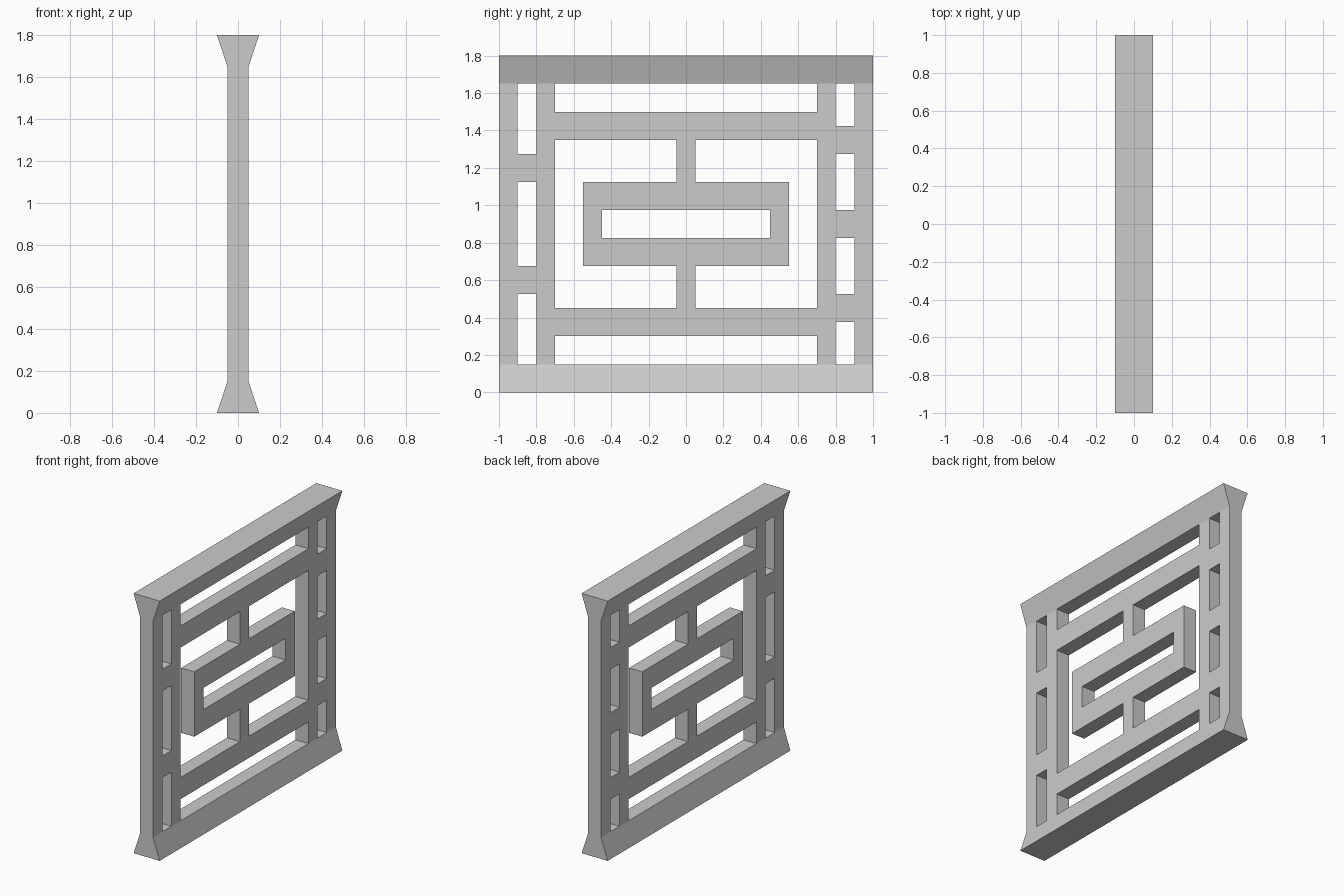
import bpy
import bmesh
from mathutils import Vector

cube = bpy.data.objects.get("Cube")
if cube:
    bpy.data.objects.remove(cube, do_unlink=True)

HALF_DEPTH = 0.05    # half thickness of the lattice
RAIL_HALF = 0.1      # half width of the flared rail faces
BOTTOM, TOP, RAIL = 0.0, 1.8, 0.15

stone = bpy.data.materials.new("grey stone")
stone.use_nodes = True
grey = (0.6, 0.6, 0.6, 1)
stone.diffuse_color = grey
stone.node_tree.nodes["Principled BSDF"].inputs["Base Color"].default_value = grey


def finish(bm, name):
    bmesh.ops.recalc_face_normals(bm, faces=bm.faces)
    mesh = bpy.data.meshes.new(name)
    bm.to_mesh(mesh)
    bm.free()
    mesh.materials.append(stone)
    obj = bpy.data.objects.new(name, mesh)
    bpy.context.collection.objects.link(obj)
    return obj


def extrude_faces(bm, offset):
    result = bmesh.ops.extrude_face_region(bm, geom=bm.faces[:])
    verts = [g for g in result["geom"] if isinstance(g, bmesh.types.BMVert)]
    bmesh.ops.translate(bm, verts=verts, vec=offset)


def rail(name, outer_z, inner_z):
    """Flared rail: a trapezoid swept along y."""
    bm = bmesh.new()
    profile = [(-RAIL_HALF, outer_z), (RAIL_HALF, outer_z),
               (HALF_DEPTH, inner_z), (-HALF_DEPTH, inner_z)]
    bm.faces.new([bm.verts.new((x, -1, z)) for x, z in profile])
    extrude_faces(bm, Vector((0, 2, 0)))
    return finish(bm, name)


def fused_bars(name, bars):
    """Fuse (y0, y1, z0, z1) bars into one solid without inner walls."""
    ys = sorted({v for b in bars for v in b[:2]})
    zs = sorted({v for b in bars for v in b[2:]})
    bm = bmesh.new()
    for y0, y1 in zip(ys, ys[1:]):
        for z0, z1 in zip(zs, zs[1:]):
            y, z = (y0 + y1) / 2, (z0 + z1) / 2
            if any(a < y < b and c < z < d for a, b, c, d in bars):
                corners = [(y0, z0), (y1, z0), (y1, z1), (y0, z1)]
                bm.faces.new([bm.verts.new((-HALF_DEPTH, u, v)) for u, v in corners])
    bmesh.ops.remove_doubles(bm, verts=bm.verts, dist=0.0001)
    extrude_faces(bm, Vector((2 * HALF_DEPTH, 0, 0)))
    return finish(bm, name)


low, high = BOTTOM + RAIL, TOP - RAIL
bars = []

# Paired upright posts at both ends
for a, b in [(0.9, 1.0), (0.7, 0.8)]:
    bars += [(a, b, low, high), (-b, -a, low, high)]

# Short rungs, staggered between the two ends
bars += [(-0.9, -0.8, z, z + RAIL) for z in (0.525, 1.125)]
bars += [(0.8, 0.9, z, z + RAIL) for z in (0.375, 0.825, 1.275)]

# Long crossbars
bars += [(-0.7, 0.7, z, z + RAIL) for z in (0.3, 1.35)]

# Centre stems
bars += [(-0.05, 0.05, 0.45, 0.675), (-0.05, 0.05, 1.125, 1.35)]

# Centre rectangular ring
bars += [(-0.55, 0.55, z, z + RAIL) for z in (0.675, 0.975)]
bars += [(-0.55, -0.45, 0.675, 1.125), (0.45, 0.55, 0.675, 1.125)]

fused_bars("lattice_panel", bars)
rail("bottom_rail", BOTTOM, low)
rail("top_rail", TOP, high)
